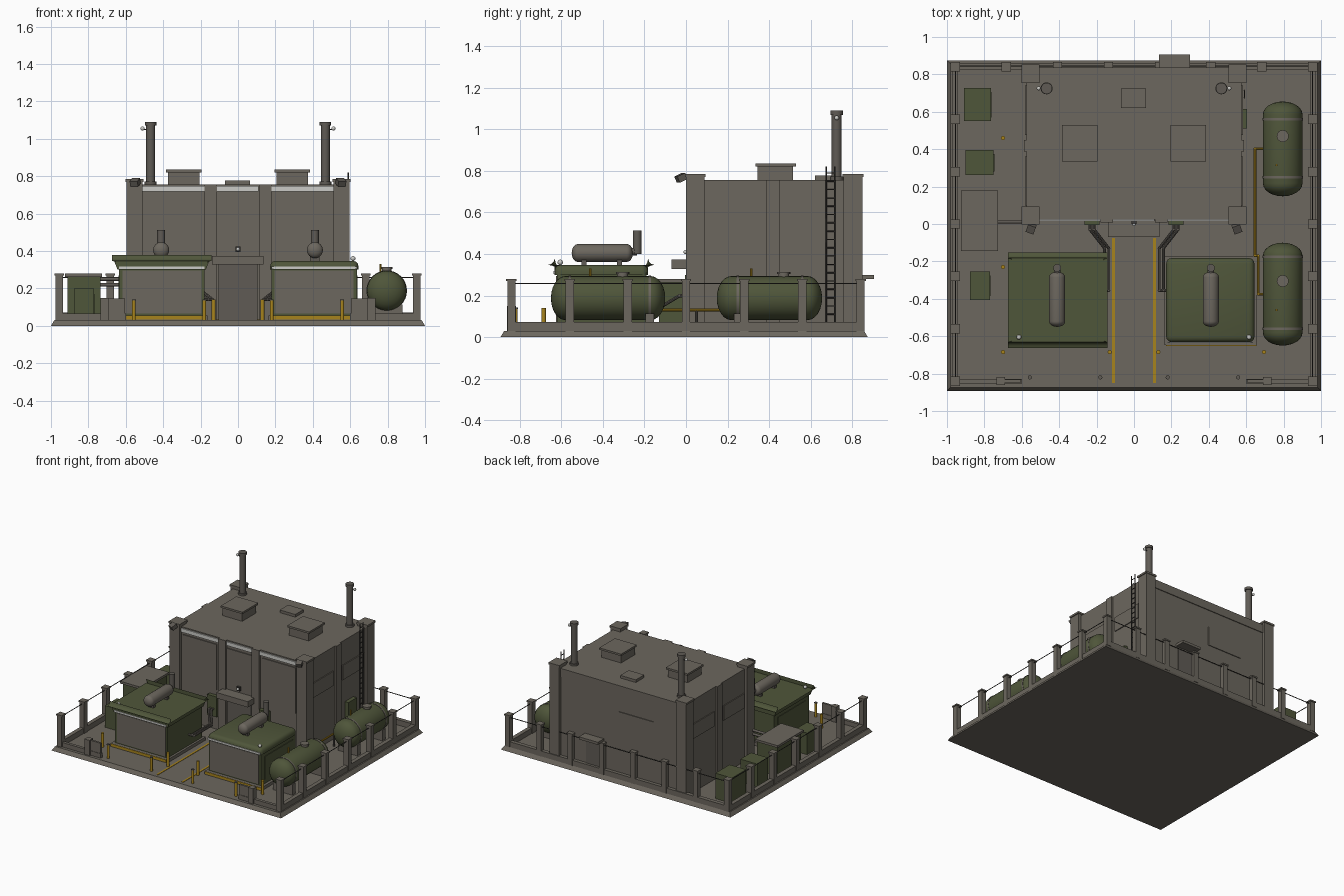
import bpy, bmesh, math
from mathutils import Vector

if "Cube" in bpy.data.objects:
    bpy.data.objects.remove(bpy.data.objects["Cube"])


def mat(name, r, g, b):
    m = bpy.data.materials.new(name)
    m.diffuse_color = (r, g, b, 1)
    m.use_nodes = True
    m.node_tree.nodes["Principled BSDF"].inputs["Base Color"].default_value = m.diffuse_color
    return m


CONC = mat("warm_grey", 0.150, 0.135, 0.112)
GREEN = mat("olive_green", 0.078, 0.092, 0.042)
YEL = mat("safety_yellow", 0.39, 0.23, 0.012)
WHITE = mat("pale_strip", 0.60, 0.60, 0.57)
DARK = mat("dark_steel", 0.045, 0.042, 0.038)
STEEL = mat("mid_steel", 0.115, 0.104, 0.09)


def finish(name, bm, m, smooth=False):
    bmesh.ops.recalc_face_normals(bm, faces=bm.faces)
    me = bpy.data.meshes.new(name)
    bm.to_mesh(me)
    bm.free()
    me.materials.append(m)
    ob = bpy.data.objects.new(name, me)
    bpy.context.collection.objects.link(ob)
    if smooth:
        bpy.context.view_layer.objects.active = ob
        ob.select_set(True)
        bpy.ops.object.shade_smooth_by_angle(angle=math.radians(35))
        ob.select_set(False)
    return ob


def box(name, x, y, z, m, s=1, bevel=0, taper=0):
    """Box from (min, max) ranges; s=-1 mirrors in x, taper shrinks the top."""
    bm = bmesh.new()
    bmesh.ops.create_cube(bm, size=1)
    for v in bm.verts:
        p = [r[0] if c < 0 else r[1] for c, r in zip(v.co, (x, y, z))]
        if taper and v.co.z > 0:
            p[0] -= math.copysign(taper, v.co.x)
            p[1] -= math.copysign(taper, v.co.y)
        v.co = (p[0] * s, p[1], p[2])
    if bevel:
        top = [e for e in bm.edges if any(v.co.z > sum(z) / 2 for v in e.verts)]
        bmesh.ops.bevel(bm, geom=top, offset=bevel, segments=3, profile=0.5, affect='EDGES')
    return finish(name, bm, m, bool(bevel))


def rod(name, a, b, r, m, n=12):
    a, b = Vector(a), Vector(b)
    bm = bmesh.new()
    bmesh.ops.create_cone(bm, cap_ends=True, segments=n, radius1=r, radius2=r, depth=(b - a).length)
    q = Vector((0, 0, 1)).rotation_difference(b - a)
    for v in bm.verts:
        v.co = q @ v.co + (a + b) / 2
    return finish(name, bm, m, True)


def pipe(name, pts, r, m):
    for a, b in zip(pts, pts[1:]):
        rod(name, a, b, r, m, 8)
    for p in pts[1:-1]:
        ball(name + "_elbow", p, r * 1.05, m)


def ball(name, c, r, m):
    bm = bmesh.new()
    bmesh.ops.create_uvsphere(bm, u_segments=12, v_segments=8, radius=r)
    bmesh.ops.translate(bm, verts=bm.verts, vec=c)
    return finish(name, bm, m, True)


def capsule(name, x, z, y0, y1, r, cap, m, n=32):
    """Horizontal pressure vessel along y with domed ends."""
    bm = bmesh.new()
    prof = [(math.sin(i * math.pi / 12) * r, y0 + cap * (1 - math.cos(i * math.pi / 12))) for i in range(7)]
    prof += [(a, y0 + y1 - b) for a, b in reversed(prof)]
    vs = [bm.verts.new((x + a, b, z)) for a, b in prof]
    es = [bm.edges.new(p) for p in zip(vs, vs[1:])]
    bmesh.ops.spin(bm, geom=vs + es, cent=(x, 0, z), axis=(0, 1, 0), angle=2 * math.pi, steps=n)
    bmesh.ops.remove_doubles(bm, verts=bm.verts, dist=1e-4)
    return finish(name, bm, m, True)


# Base slab
box("base_slab", (-1, 1), (-0.893, 0.875), (0, 0.03), CONC, taper=0.018)

# Main hall with band, pilasters and wall panels
box("hall_walls", (-0.575, 0.575), (0.025, 0.83), (0.03, 0.757), CONC)
box("hall_back_band", (-0.52, 0.52), (0.83, 0.836), (0.69, 0.757), CONC)
box("back_louvre_panel", (-0.30, 0.0), (0.83, 0.836), (0.40, 0.55), CONC)
box("back_door", (0.15, 0.285), (0.83, 0.837), (0.03, 0.26), STEEL)
box("back_door_awning", (0.135, 0.30), (0.83, 0.905), (0.28, 0.30), CONC)
box("front_centre_strip", (-0.115, 0.11), (0.016, 0.025), (0.718, 0.747), WHITE)
box("front_centre_panel", (-0.115, 0.115), (0.018, 0.025), (0.375, 0.695), CONC)
for s in (1, -1):
    for y in ((0.0, 0.09), (0.757, 0.85)):
        box("corner_pillar", (0.51, 0.595), y, (0.03, 0.77), CONC, s)
        box("corner_pillar_cap", (0.506, 0.602), (y[0] - 0.004, y[1] + 0.004), (0.77, 0.785), CONC, s)
    box("front_pilaster", (0.113, 0.178), (0.008, 0.03), (0.03, 0.757), CONC, s)
    box("side_pilaster", (0.57, 0.588), (0.387, 0.45), (0.03, 0.757), CONC, s)
    box("front_pale_strip", (0.178, 0.51), (0.016, 0.025), (0.718, 0.747), WHITE, s)
    box("front_wall_panel", (0.20, 0.49), (0.018, 0.025), (0.34, 0.70), CONC, s)
    for y in ((0.10, 0.36), (0.475, 0.74)):
        box("side_louvre_panel", (0.575, 0.582), y, (0.455, 0.57), CONC, s)
    # Roof vents, chimneys, floodlights
    box("roof_vent", (0.205, 0.375), (0.345, 0.515), (0.757, 0.82), CONC, s)
    box("roof_vent_cap", (0.195, 0.385), (0.335, 0.53), (0.82, 0.835), CONC, s)
    c = 0.467 * s
    rod("chimney", (c, 0.725, 0.757), (c, 0.725, 1.075), 0.024, STEEL, 20)
    rod("chimney_rim", (c, 0.725, 1.07), (c, 0.725, 1.09), 0.030, STEEL, 20)
    rod("chimney_foot", (c, 0.725, 0.757), (c, 0.725, 0.772), 0.032, STEEL, 20)
    rod("chimney_lamp_arm", (c, 0.725, 1.05), (c + 0.04 * s, 0.725, 1.05), 0.004, DARK, 6)
    ball("chimney_lamp", (c + 0.043 * s, 0.725, 1.055), 0.011, WHITE)
    lamp = box("floodlight", (-0.022, 0.022), (-0.022, 0.022), (-0.016, 0.016), STEEL)
    lamp.location = (0.55 * s, -0.024, 0.767)
    lamp.rotation_euler = (math.radians(25), 0, math.radians(20 * s))
box("roof_hatch", (-0.07, 0.065), (0.62, 0.725), (0.757, 0.778), CONC)

# Entrance
box("entrance_door", (-0.105, 0.105), (0.012, 0.025), (0.03, 0.33), STEEL)
box("entrance_canopy", (-0.14, 0.135), (-0.07, 0.025), (0.328, 0.373), CONC)
box("entrance_lamp_base", (-0.014, 0.014), (0.0, 0.02), (0.395, 0.425), DARK)
ball("entrance_lamp", (0, -0.002, 0.41), 0.01, WHITE)

# Ladder and meter box on the right wall
for y in (0.675, 0.715):
    rod("ladder_rail", (0.59, y, 0.05), (0.59, y, 0.82), 0.004, DARK, 6)
for i in range(19):
    rod("ladder_rung", (0.59, 0.675, 0.07 + i * 0.04), (0.59, 0.715, 0.07 + i * 0.04), 0.003, DARK, 6)
box("wall_meter_box", (0.575, 0.605), (0.51, 0.615), (0.12, 0.27), GREEN)

# Generator sets, mirrored left and right of the lane
for s in (1, -1):
    box("generator_plinth", (0.163, 0.657), (-0.647, -0.17), (0.03, 0.055), CONC, s)
    box("generator_yellow_edge", (0.17, 0.655), (-0.651, -0.647), (0.034, 0.054), YEL, s)
    box("generator_body", (0.18, 0.636), (-0.62, -0.19), (0.055, 0.31), GREEN, s)
    box("generator_front_panel", (0.195, 0.618), (-0.626, -0.62), (0.065, 0.295), CONC, s)
    box("generator_side_panel", (0.636, 0.640), (-0.58, -0.23), (0.09, 0.27), GREEN, s)
    box("generator_roof", (0.172, 0.644), (-0.632, -0.182), (0.30, 0.348), GREEN, s, bevel=0.03)
    box("generator_pale_strip", (0.18, 0.636), (-0.637, -0.63), (0.303, 0.318), WHITE, s)
    x = 0.411 * s
    capsule("muffler", x, 0.405, -0.55, -0.255, 0.043, 0.03, CONC, 24)
    for y in (-0.49, -0.32):
        box("muffler_saddle", (0.386, 0.436), (y - 0.012, y + 0.012), (0.34, 0.39), STEEL, s)
    rod("exhaust_elbow", (x, -0.27, 0.412), (x, -0.235, 0.412), 0.018, STEEL)
    rod("exhaust_stub", (x, -0.235, 0.40), (x, -0.235, 0.513), 0.021, STEEL, 16)
    ball("generator_lamp", (0.615 * s, -0.605, 0.36), 0.013, WHITE)
    # Cable pipes running to the wall junction box
    box("junction_box", (0.185, 0.265), (-0.005, 0.03), (0.14, 0.30), GREEN, s)
    for d in (0, 0.022):
        pipe("cable_pipe", [((0.235 - d) * s, 0.0, 0.2), ((0.235 - d) * s, -0.03, 0.2),
                            ((0.157 - d) * s, -0.13, 0.14), ((0.157 - d) * s, -0.355, 0.14),
                            (0.18 * s, -0.355, 0.14)], 0.008, STEEL)
    # Lane line and bollards
    box("lane_line", (0.102, 0.117), (-0.85, -0.075), (0.029, 0.033), YEL, s)
    for bx in (0.18, 0.557):
        rod("front_bollard", (bx * s, -0.82, 0.03), (bx * s, -0.82, 0.135), 0.010, YEL)
        rod("front_bollard_cap", (bx * s, -0.82, 0.135), (bx * s, -0.82, 0.142), 0.011, STEEL)
for bx, by in ((-0.70, 0.46), (-0.70, -0.23), (-0.70, -0.685), (-0.13, -0.685), (0.13, -0.685), (0.695, -0.685)):
    rod("bollard", (bx, by, 0.03), (bx, by, 0.14), 0.011, YEL)

# Storage tanks on the right
TX, TZ = 0.795, 0.188
for y0, y1, bands, dome, pin in ((0.148, 0.655, (0.25, 0.56), 0.47, 0.315),
                                 (-0.65, -0.10, (-0.175, -0.56), -0.305, -0.46)):
    capsule("storage_tank", TX, TZ, y0, y1, 0.106, 0.07, GREEN)
    for y in bands:
        rod("tank_band", (TX, y - 0.006, TZ), (TX, y + 0.006, TZ), 0.1085, CONC, 32)
        box("tank_saddle", (0.71, 0.88), (y - 0.02, y + 0.02), (0.03, 0.115), CONC)
    rod("tank_manhole", (TX, dome, 0.28), (TX, dome, 0.305), 0.026, CONC, 16)
    rod("tank_manhole_lid", (TX, dome, 0.303), (TX, dome, 0.314), 0.032, CONC, 16)
    rod("tank_valve", (0.762, pin, 0.27), (0.762, pin, 0.33), 0.006, YEL, 8)
pipe("fuel_pipe", [(0.71, 0.403, 0.13), (0.647, 0.403, 0.13), (0.647, -0.17, 0.13),
                   (0.665, -0.17, 0.13), (0.665, -0.375, 0.13), (0.71, -0.375, 0.13)], 0.007, YEL)
for y in (0.27, 0.05):
    rod("fuel_pipe_stand", (0.647, y, 0.03), (0.647, y, 0.13), 0.007, STEEL, 8)

# Cabinets on the left
for x, y, h in (((-0.91, -0.765), (0.55, 0.727), 0.23), ((-0.90, -0.75), (0.262, 0.395), 0.21),
                ((-0.877, -0.77), (-0.405, -0.255), 0.20)):
    box("cabinet", x, y, (0.03, h), GREEN)
    box("cabinet_door", (x[1], x[1] + 0.004), (y[0] + 0.02, y[1] - 0.02), (0.06, h - 0.03), GREEN)
box("transformer_body", (-0.912, -0.735), (-0.13, 0.165), (0.03, 0.262), GREEN)
box("transformer_lid", (-0.925, -0.727), (-0.145, 0.18), (0.262, 0.28), CONC)
for z in (0.22, 0.25):
    rod("transformer_pipe", (-0.74, 0.012, z), (-0.55, 0.012, z), 0.010, STEEL)

# Perimeter fence: posts, kerb and wires
ys = [-0.84 + i * 0.28 for i in range(7)]
xs = [-0.955 + i * 0.2729 for i in range(8)]
posts = [(s * 0.955, y) for s in (1, -1) for y in ys] + [(x, 0.84) for x in xs[1:-1]]
for x, y in posts:
    box("fence_post", (x - 0.02, x + 0.02), (y - 0.02, y + 0.02), (0.03, 0.27), CONC)
    box("fence_post_cap", (x - 0.025, x + 0.025), (y - 0.025, y + 0.025), (0.27, 0.281), CONC)
for s in (1, -1):
    box("side_kerb", (0.94, 0.972), (-0.85, 0.85), (0.03, 0.072), CONC, s)
    box("front_kerb", (0.60, 0.955), (-0.852, -0.828), (0.03, 0.065), CONC, s)
    box("front_short_post", (0.69, 0.735), (-0.862, -0.818), (0.03, 0.15), CONC, s)
    box("front_barrier", (0.603, 0.69), (-0.848, -0.832), (0.03, 0.145), CONC, s)
    rod("side_wire", (0.955 * s, -0.84, 0.258), (0.955 * s, 0.84, 0.258), 0.003, DARK, 6)
box("back_kerb", (-0.955, 0.955), (0.825, 0.857), (0.03, 0.072), CONC)
rod("back_wire", (-0.955, 0.845, 0.258), (0.955, 0.845, 0.258), 0.003, DARK, 6)
